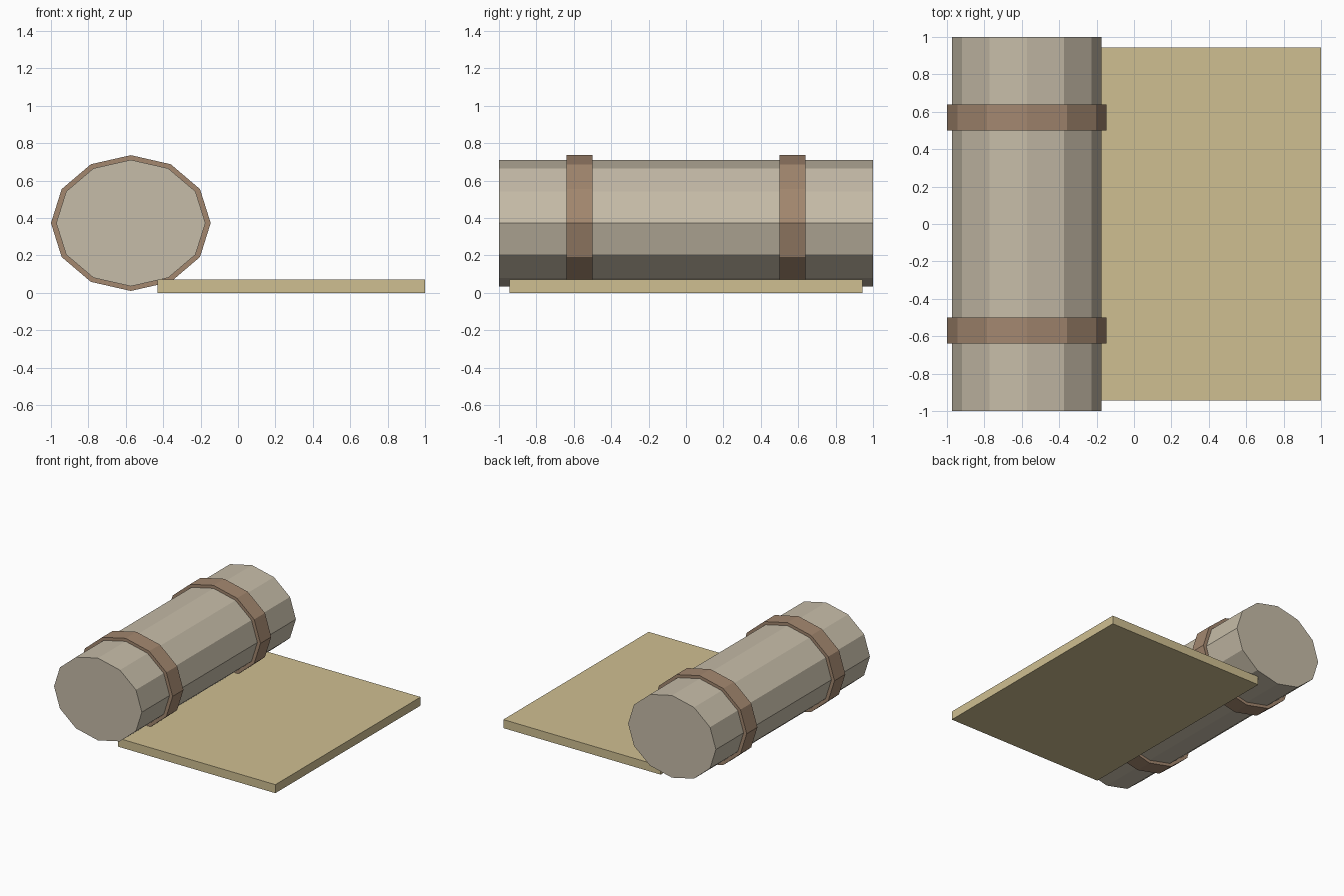
import bpy
import math

cube = bpy.data.objects.get("Cube")
if cube:
    bpy.data.objects.remove(cube, do_unlink=True)


def srgb(r, g, b):
    def linear(c):
        c /= 255
        return c / 12.92 if c <= 0.04045 else ((c + 0.055) / 1.055) ** 2.4
    return (linear(r), linear(g), linear(b), 1)


def material(name, colour):
    mat = bpy.data.materials.new(name)
    mat.use_nodes = True
    mat.diffuse_color = colour
    mat.node_tree.nodes["Principled BSDF"].inputs["Base Color"].default_value = colour
    return mat


roll_cloth = material("grey beige cloth", srgb(198, 188, 168))
strap_leather = material("brown leather", srgb(163, 135, 111))
mat_straw = material("straw", srgb(207, 191, 145))

SIDES = 12
CENTRE_X, CENTRE_Z = -0.573, 0.373


def ellipse(rx, rz, y):
    steps = [2 * math.pi * i / SIDES for i in range(SIDES)]
    return [(CENTRE_X + rx * math.cos(a), y, CENTRE_Z + rz * math.sin(a)) for a in steps]


def make_object(name, verts, faces, mat):
    mesh = bpy.data.meshes.new(name)
    mesh.from_pydata(verts, [], faces)
    mesh.materials.append(mat)
    obj = bpy.data.objects.new(name, mesh)
    bpy.context.collection.objects.link(obj)
    return obj


def band(a, b):
    """Quads joining vertex ring a to vertex ring b."""
    return [(a * SIDES + i, a * SIDES + (i + 1) % SIDES,
             b * SIDES + (i + 1) % SIDES, b * SIDES + i) for i in range(SIDES)]


# Rolled bedding: a squashed twelve-sided cylinder with closed ends
RX, RZ = 0.399, 0.338
caps = [tuple(reversed(range(SIDES))), tuple(range(SIDES, 2 * SIDES))]
make_object("bedroll", ellipse(RX, RZ, 1) + ellipse(RX, RZ, -1),
            band(0, 1)[::1] + caps, roll_cloth).data.flip_normals()

# Two straps: flat-sided rings wrapped round the roll
for name, y in (("front_strap", -0.57), ("back_strap", 0.57)):
    rings = (ellipse(0.427, 0.363, y + 0.07) + ellipse(0.427, 0.363, y - 0.07)
             + ellipse(RX, RZ, y - 0.07) + ellipse(RX, RZ, y + 0.07))
    # The inner wall lies against the roll, so only three walls are needed
    make_object(name, rings, band(0, 1) + band(1, 2) + band(3, 0),
                strap_leather).data.flip_normals()

# Unrolled sleeping mat: a thin slab tucked under the roll
bpy.ops.mesh.primitive_cube_add(size=1, location=(0.285, 0, 0.035))
slab = bpy.context.object
slab.name = "unrolled_mat"
slab.scale = (1.43, 1.886, 0.07)
bpy.ops.object.transform_apply(location=False, rotation=False, scale=True)
slab.data.materials.append(mat_straw)
